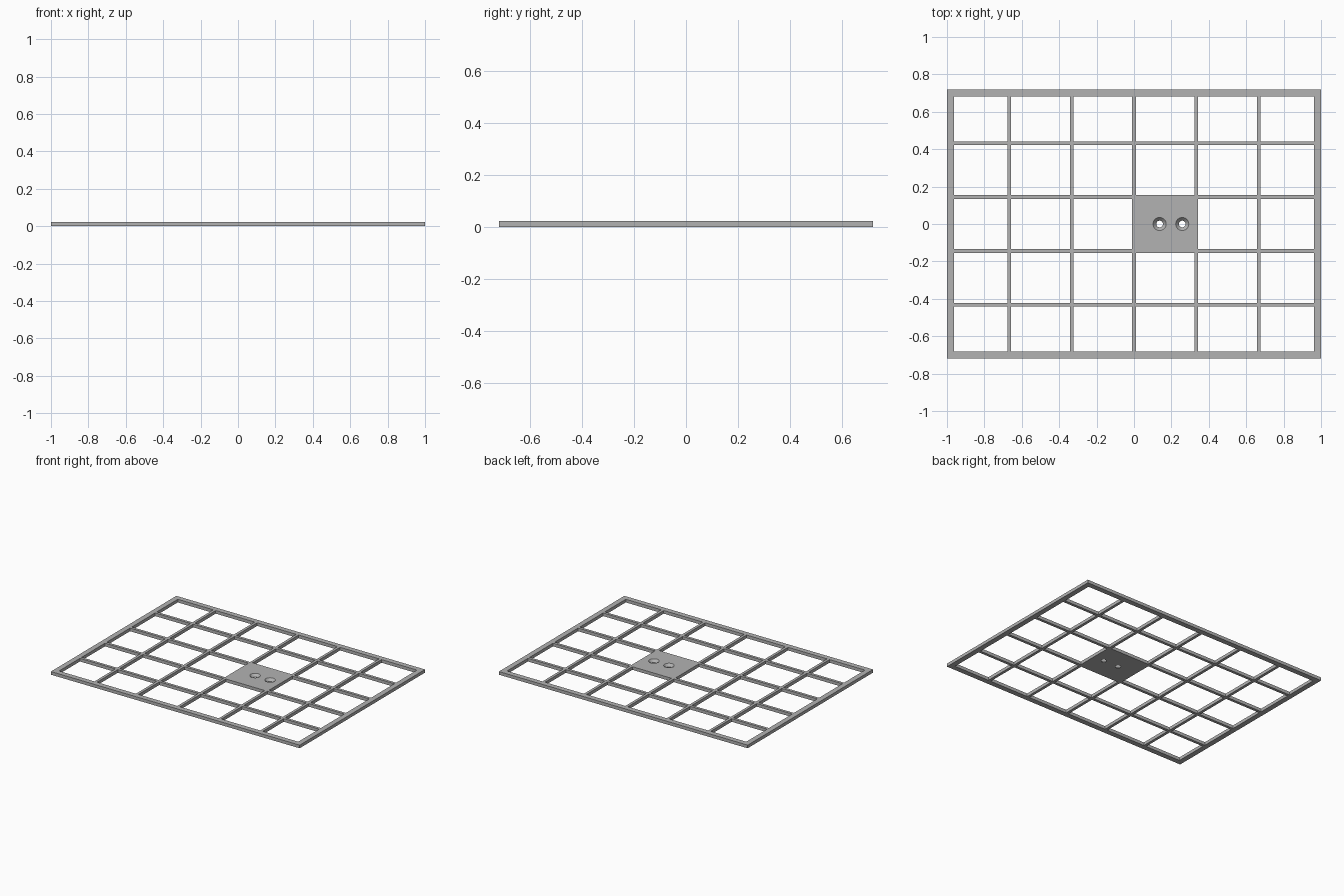
import bpy, bmesh
from mathutils import Matrix

cube = bpy.data.objects.get("Cube")
if cube:
    bpy.data.objects.remove(cube, do_unlink=True)

HALF_X, HALF_Y, HEIGHT = 1.0, 0.72, 0.023
RIM, BAR = 0.038, 0.02
COLS, ROWS = 6, 5
HOLES = (0.137, 0.258)

grey = bpy.data.materials.new("plain grey")
grey.use_nodes = True
grey.diffuse_color = (0.45, 0.45, 0.45, 1)
grey.node_tree.nodes["Principled BSDF"].inputs["Base Color"].default_value = (0.45, 0.45, 0.45, 1)


def make_object(name, bm):
    mesh = bpy.data.meshes.new(name)
    bmesh.ops.recalc_face_normals(bm, faces=bm.faces)
    bm.to_mesh(mesh)
    bm.free()
    mesh.materials.append(grey)
    obj = bpy.data.objects.new(name, mesh)
    bpy.context.collection.objects.link(obj)
    return obj


def breaks(half, count):
    """Both edges of the rim and of every bar along one axis."""
    cuts = [-half, -half + RIM]
    for i in range(1, count):
        centre = -half + 2 * half * i / count
        cuts += [centre - BAR / 2, centre + BAR / 2]
    return cuts + [half - RIM, half]


# Lattice: rim, crossing bars and one filled cell, as one solid
xs, ys = breaks(HALF_X, COLS), breaks(HALF_Y, ROWS)
bm = bmesh.new()
grid = [[bm.verts.new((x, y, 0)) for y in ys] for x in xs]
for i in range(len(xs) - 1):
    for j in range(len(ys) - 1):
        opening = i % 2 == 1 and j % 2 == 1
        filled = i // 2 == COLS // 2 and j // 2 == ROWS // 2
        if not opening or filled:
            bm.faces.new((grid[i][j], grid[i + 1][j], grid[i + 1][j + 1], grid[i][j + 1]))
top = bmesh.ops.extrude_face_region(bm, geom=bm.faces[:])["geom"]
bmesh.ops.translate(bm, vec=(0, 0, HEIGHT), verts=[v for v in top if isinstance(v, bmesh.types.BMVert)])
lattice = make_object("lattice_panel", bm)

# Countersunk screw holes: a cone over a straight bore
for x in HOLES:
    for r_low, r_high, low, high in ((0.018, 0.018, -0.01, HEIGHT + 0.01),
                                     (0.018, 0.036, 0.004, HEIGHT + 0.001)):
        bm = bmesh.new()
        bmesh.ops.create_cone(bm, cap_ends=True, segments=32, radius1=r_low, radius2=r_high,
                              depth=high - low, matrix=Matrix.Translation((x, 0, (low + high) / 2)))
        cutter = make_object("hole_cutter", bm)
        cutter.hide_render = True
        cut = lattice.modifiers.new("hole", "BOOLEAN")
        cut.operation, cut.solver, cut.object = "DIFFERENCE", "EXACT", cutter
        result = bpy.data.meshes.new_from_object(
            lattice.evaluated_get(bpy.context.evaluated_depsgraph_get()))
        lattice.modifiers.clear()
        lattice.data = result
        bpy.data.objects.remove(cutter, do_unlink=True)

# Smooth hole walls, crisp edges
bpy.ops.object.select_all(action="DESELECT")
lattice.select_set(True)
bpy.context.view_layer.objects.active = lattice
bpy.ops.object.shade_smooth_by_angle()
